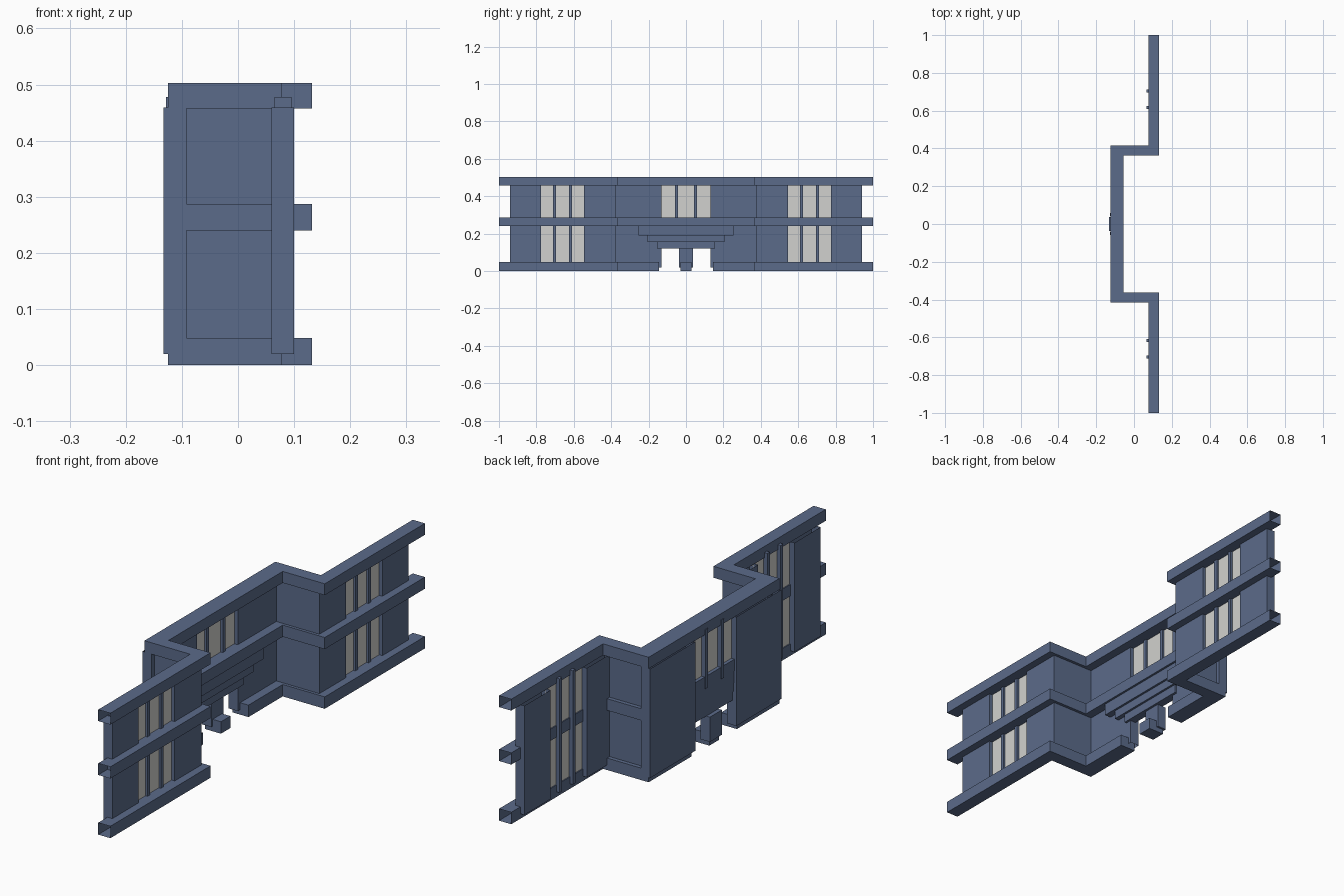
import bpy, bmesh

cube = bpy.data.objects.get("Cube")
if cube:
    bpy.data.objects.remove(cube, do_unlink=True)


def material(name, rgb):
    mat = bpy.data.materials.new(name)
    mat.use_nodes = True
    color = (*rgb, 1)
    mat.diffuse_color = color
    mat.node_tree.nodes["Principled BSDF"].inputs["Base Color"].default_value = color
    return mat


BLUE = material("slate blue", (0.105, 0.147, 0.255))
PANE = material("pale grey pane", (0.64, 0.64, 0.62))


def prism(name, outline, z0, z1, mat=BLUE, drop=None):
    """Extrude a plan outline upward; drop(face) picks faces left open."""
    bm = bmesh.new()
    base = bm.faces.new([bm.verts.new((x, y, z0)) for x, y in outline])
    top = bmesh.ops.extrude_face_region(bm, geom=[base], use_keep_orig=True)["geom"]
    for v in top:
        if isinstance(v, bmesh.types.BMVert):
            v.co.z = z1
    bmesh.ops.recalc_face_normals(bm, faces=bm.faces)
    if drop:
        doomed = [f for f in bm.faces if drop(f)]
        bmesh.ops.delete(bm, geom=doomed, context='FACES')
    mesh = bpy.data.meshes.new(name)
    bm.to_mesh(mesh)
    bm.free()
    mesh.materials.append(mat)
    obj = bpy.data.objects.new(name, mesh)
    bpy.context.collection.objects.link(obj)
    return obj


def box(name, x, y, z, mat=BLUE, drop=None):
    outline = [(x[0], y[0]), (x[1], y[0]), (x[1], y[1]), (x[0], y[1])]
    return prism(name, outline, z[0], z[1], mat, drop)


def span(side, a, b):
    return sorted((side * a, side * b))


def open_tube(face):
    return abs(face.calc_center_median().y) > 0.999


def open_wall(face):
    return abs(face.normal.z) > 0.9


# Wall faces and heights
WALL_Z = (0.02, 0.459)
WING_X = (0.06, 0.10)
CENTRE_X = (-0.133, -0.092)
BAND_X = (-0.125, -0.055)
front_edge = [(-0.055, 0.363), (0.132, 0.363), (0.132, 1)]
back_edge = [(0.078, 1), (0.078, 0.416), (-0.125, 0.416)]
half = front_edge + back_edge
mirrored = [(x, -y) for x, y in reversed(half)]

# Horizontal bands following the stepped plan
prism("top_band", half + mirrored, 0.457, 0.503, drop=open_tube)
prism("middle_band", half + mirrored, 0.24, 0.287, drop=open_tube)

for side, label in ((1, "back"), (-1, "front")):
    # Bottom band stops at the doorway
    plan = [(-0.055, 0.145)] + half + [(-0.125, 0.145)]
    prism(label + "_bottom_band", [(x, side * y) for x, y in plan],
          0, 0.048, drop=open_tube)

    # Walls
    box(label + "_wing_outer_wall", WING_X, span(side, 0.775, 0.942), WALL_Z, drop=open_wall)
    box(label + "_wing_inner_wall", WING_X, span(side, 0.375, 0.545), WALL_Z, drop=open_wall)
    box(label + "_return_wall", (-0.10, 0.07), span(side, 0.375, 0.40), WALL_Z, drop=open_wall)
    box(label + "_centre_wall", CENTRE_X, span(side, 0.13, 0.418), WALL_Z, drop=open_wall)

    # Wing windows
    box(label + "_wing_panes", (0.082, 0.086), span(side, 0.545, 0.775), WALL_Z, PANE)
    for i, y in enumerate((0.618, 0.703)):
        box(f"{label}_wing_mullion_{i + 1}", (0.065, 0.095),
            span(side, y - 0.008, y + 0.008), (0.02, 0.478))

    # Centre window mullion
    box(label + "_centre_mullion", (-0.128, -0.098), span(side, 0.043, 0.059), (0.24, 0.478))

# Centre window
box("centre_panes", (-0.111, -0.107), (-0.13, 0.13), (0.25, 0.459), PANE)

# Stepped corbels above the doorway
for i, (reach, low, high) in enumerate(
        ((0.255, 0.19, 0.24), (0.205, 0.155, 0.19), (0.155, 0.12, 0.155))):
    inset = 0.009 * (i + 1)
    box(f"door_corbel_{i + 1}", (BAND_X[0] + inset * 0.3, BAND_X[1] - inset),
        (-reach, reach), (low, high))

# Doorway post
box("door_post", CENTRE_X, (-0.038, 0.038), (0.02, 0.12))
box("door_post_base", BAND_X, (-0.03, 0.03), (0, 0.048))
